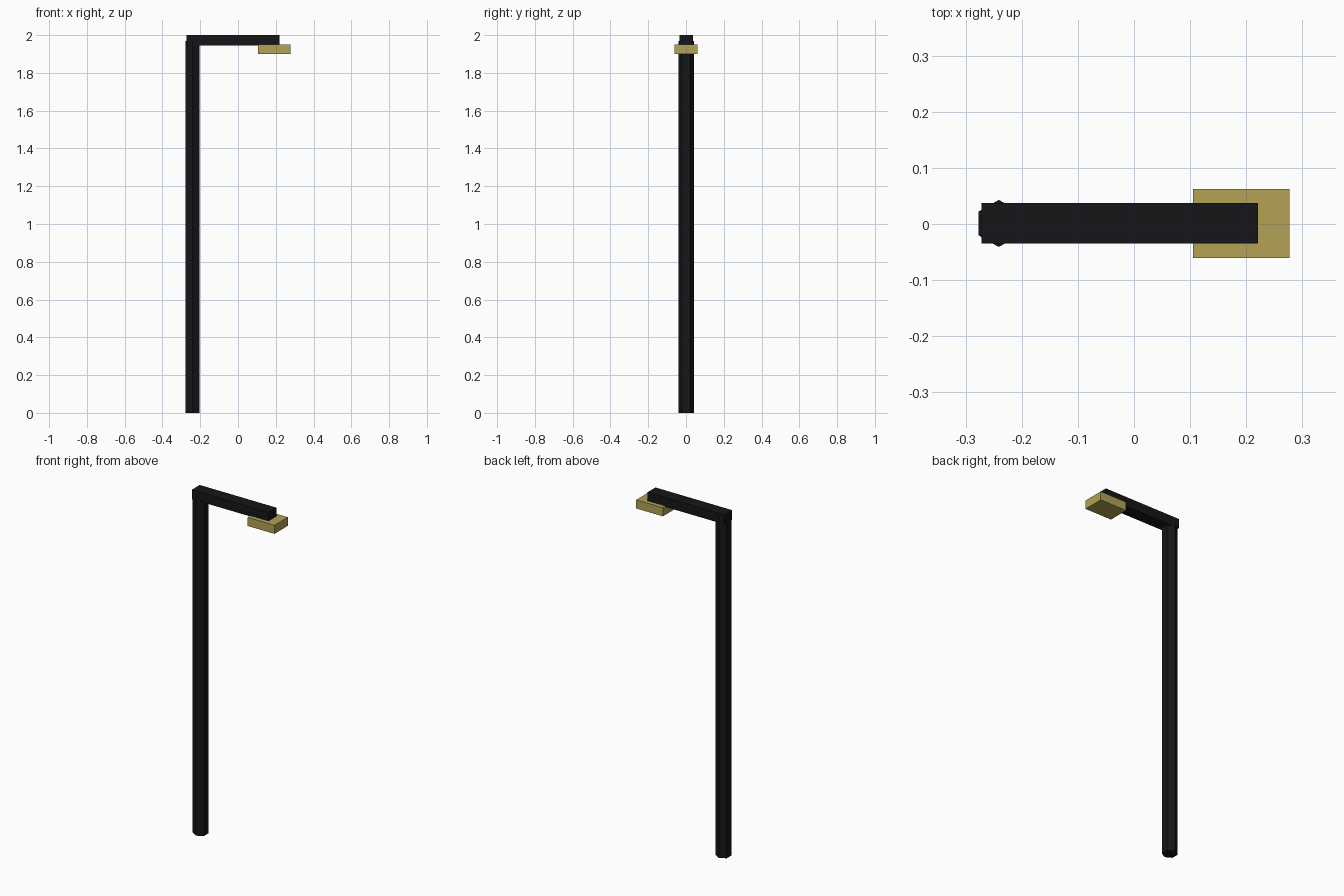
import bpy
import math

if "Cube" in bpy.data.objects:
    bpy.data.objects.remove(bpy.data.objects["Cube"])


def material(name, color):
    m = bpy.data.materials.new(name)
    m.diffuse_color = (*color, 1)
    m.use_nodes = True
    m.node_tree.nodes["Principled BSDF"].inputs["Base Color"].default_value = m.diffuse_color
    return m


def box(name, lo, hi, mat):
    center = [(a + b) / 2 for a, b in zip(lo, hi)]
    bpy.ops.mesh.primitive_cube_add(size=1, location=center)
    ob = bpy.context.object
    ob.name = name
    ob.scale = [b - a for a, b in zip(lo, hi)]
    bpy.ops.object.transform_apply(location=False, rotation=False, scale=True)
    ob.data.materials.append(mat)
    return ob


black = material("black_metal", (0.008, 0.008, 0.009))
glow = material("lamp_yellow", (0.45, 0.36, 0.09))

# Hexagonal pole, corners pointing front and back
pole_top = 1.97
bpy.ops.mesh.primitive_cylinder_add(vertices=6, radius=0.042, depth=pole_top,
                                    location=(-0.241, 0.001, pole_top / 2))
pole = bpy.context.object
pole.name = "pole"
pole.data.materials.append(black)

# Horizontal arm over the pole
box("arm", (-0.272, -0.035, 1.945), (0.221, 0.037, 2.0), black)

# Lamp head hung under the arm's end
box("lamp_head", (0.105, -0.061, 1.90), (0.277, 0.062, 1.95), glow)
